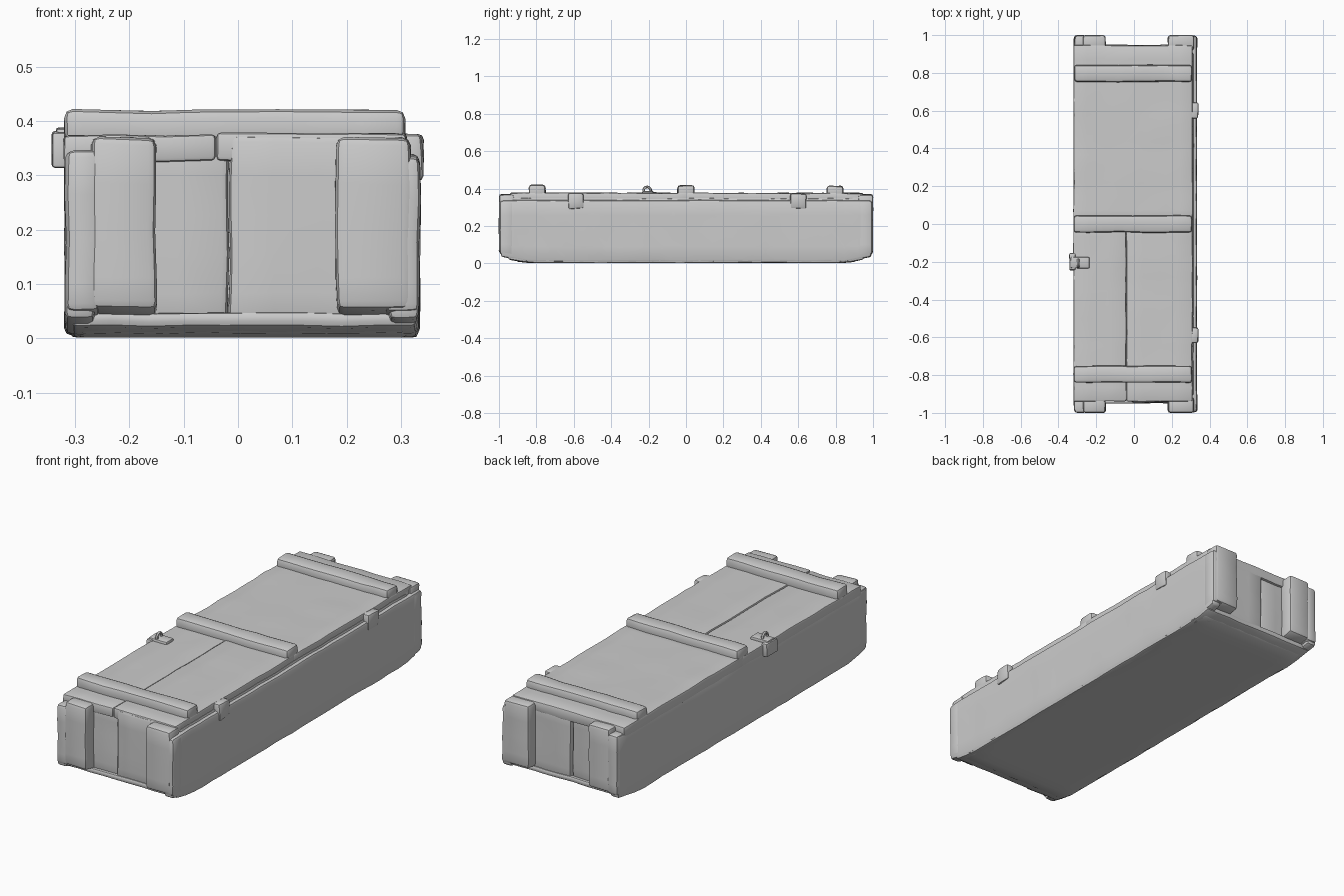
import bpy, bmesh, math
from mathutils import Vector, noise

if "Cube" in bpy.data.objects:
    bpy.data.objects.remove(bpy.data.objects["Cube"])


def finish(name, bm, angle=35):
    bmesh.ops.recalc_face_normals(bm, faces=bm.faces)
    mesh = bpy.data.meshes.new(name)
    bm.to_mesh(mesh)
    bm.free()
    ob = bpy.data.objects.new(name, mesh)
    bpy.context.collection.objects.link(ob)
    bpy.ops.object.select_all(action='DESELECT')
    ob.select_set(True)
    bpy.context.view_layer.objects.active = ob
    bpy.ops.object.shade_smooth_by_angle(angle=math.radians(angle))
    return ob


def block(name, x, y, z, bevel=0.012, wear=0.004, step=0.07):
    """Worn timber block: bevelled box, sliced into a grid, gently warped."""
    bm = bmesh.new()
    bmesh.ops.create_cube(bm, size=1)
    lims = (x, y, z)
    for v in bm.verts:
        v.co = [(a + b) / 2 + c * (b - a) for (a, b), c in zip(lims, v.co)]
    bmesh.ops.bevel(bm, geom=bm.edges[:], offset=bevel, segments=2,
                    profile=0.5, affect='EDGES')
    for axis, (a, b) in enumerate(lims):
        n = int((b - a) / step)
        for i in range(1, n):
            co, no = Vector(), Vector()
            co[axis] = a + (b - a) * i / n
            no[axis] = 1
            bmesh.ops.bisect_plane(bm, geom=bm.verts[:] + bm.edges[:] + bm.faces[:],
                                   plane_co=co, plane_no=no)
    for v in bm.verts:
        v.co += wear * noise.noise_vector(v.co * 9)
        # underside lifts towards the worn ends
        if v.co.z < 0.06 and abs(v.co.y) > 0.85:
            v.co.z += 0.03 * (abs(v.co.y) - 0.85) / 0.15
        v.co.z = max(v.co.z, 0.002)
    return finish(name, bm)


# crate body: core, floor and long side walls
block("body_core", (-0.295, 0.315), (-0.91, 0.91), (0.0, 0.35))
block("floor", (-0.305, 0.33), (-0.95, 0.95), (0.002, 0.03), 0.01)
block("left_wall", (-0.318, -0.265), (-0.99, 0.99), (0.008, 0.342))
block("right_wall", (0.28, 0.333), (-0.99, 0.99), (0.008, 0.338))

# end boards and corner posts, front and back
for s, side in ((-1, "front"), (1, "back")):
    def span(a, b):
        return tuple(sorted((s * a, s * b)))
    block(side + "_board_left", (-0.29, -0.018), span(0.88, 0.932), (0.012, 0.37))
    block(side + "_board_right", (-0.016, 0.31), span(0.88, 0.944), (0.01, 0.372))
    block(side + "_post_left", (-0.27, -0.15), span(0.92, 1.0), (0.025, 0.37), 0.014)
    block(side + "_post_right", (0.18, 0.318), span(0.92, 1.0), (0.025, 0.37), 0.014)
    block(side + "_corner_left", (-0.316, -0.255), span(0.92, 0.998), (0.02, 0.345), 0.014)
    block(side + "_corner_right", (0.27, 0.334), span(0.92, 0.996), (0.02, 0.337), 0.014)

# lid boards: split at the front half, whole at the rear
block("lid_board_left", (-0.32, -0.042), (-0.94, 0.01), (0.325, 0.374), 0.007)
block("lid_board_right", (-0.04, 0.31), (-0.94, 0.01), (0.325, 0.377), 0.007)
block("lid_board_rear", (-0.32, 0.31), (0.0, 0.945), (0.325, 0.376), 0.007)

# lid battens
for i, (y, top) in enumerate(((-0.795, 0.42), (0.0, 0.417), (0.797, 0.414))):
    block(f"batten_{i + 1}", (-0.318, 0.308), (y - 0.045, y + 0.045),
          (0.35, top), 0.016)

# hinges on the right side
for i, y in enumerate((-0.59, 0.6)):
    block(f"hinge_{i + 1}", (0.295, 0.34), (y - 0.043, y + 0.043),
          (0.29, 0.374), 0.01, 0.006, 0.03)

# latch on the left: top strap, side plate and staple loop
block("latch_strap", (-0.335, -0.235), (-0.235, -0.175), (0.365, 0.387), 0.006, 0.003, 0.03)
block("latch_plate", (-0.342, -0.31), (-0.245, -0.155), (0.315, 0.38), 0.006, 0.003, 0.03)
bpy.ops.mesh.primitive_torus_add(location=(-0.295, -0.208, 0.39), rotation=(0, math.pi / 2, 0),
                                 major_radius=0.019, minor_radius=0.007,
                                 major_segments=14, minor_segments=6)
bpy.context.object.name = "latch_staple"
bpy.ops.object.shade_smooth_by_angle(angle=math.radians(50))
